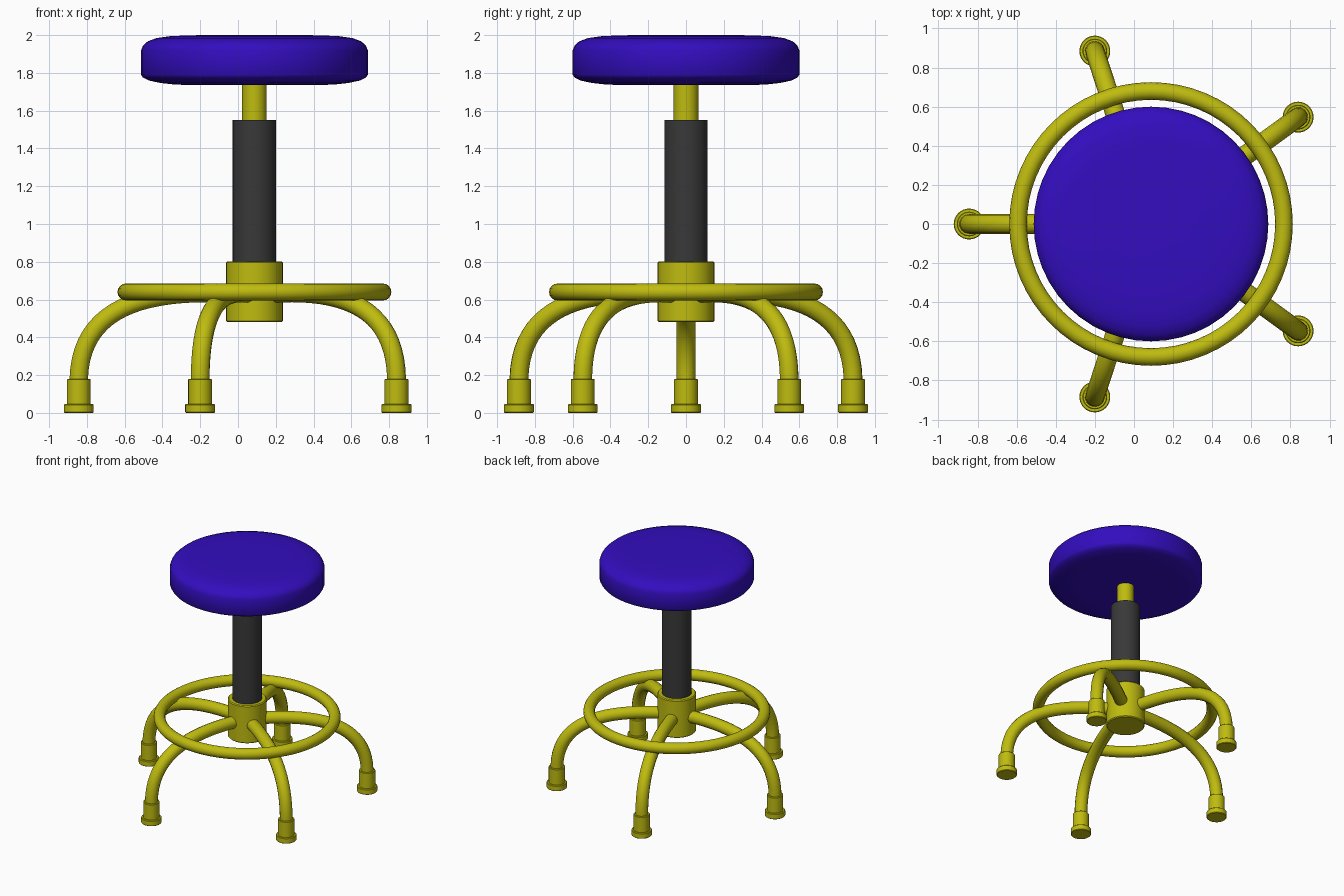
import bpy, bmesh
from math import radians, cos, sin, pi

if "Cube" in bpy.data.objects:
    bpy.data.objects.remove(bpy.data.objects["Cube"])

CX = 0.087  # x of the stool's centre axis


def material(name, rgb):
    m = bpy.data.materials.new(name)
    m.diffuse_color = (*rgb, 1)
    m.use_nodes = True
    m.node_tree.nodes["Principled BSDF"].inputs["Base Color"].default_value = m.diffuse_color
    return m


yellow = material("yellow_paint", (0.52, 0.5, 0.005))
blue = material("blue_vinyl", (0.033, 0.004, 0.52))
dark = material("dark_grey", (0.04, 0.04, 0.04))


def finish(ob, mat):
    ob.data.materials.append(mat)
    bpy.ops.object.select_all(action='DESELECT')
    ob.select_set(True)
    bpy.context.view_layer.objects.active = ob
    bpy.ops.object.shade_smooth_by_angle(angle=radians(35))


def lathe(name, profile, mat, x=CX, y=0, n=40):
    """Revolve (radius, z) points around a vertical axis and cap both ends."""
    bm = bmesh.new()
    rings = [[bm.verts.new((r * cos(2 * pi * i / n), r * sin(2 * pi * i / n), z))
              for i in range(n)] for r, z in profile]
    for a, b in zip(rings, rings[1:]):
        for i in range(n):
            j = (i + 1) % n
            bm.faces.new((a[i], a[j], b[j], b[i]))
    bm.faces.new(rings[0][::-1])
    bm.faces.new(rings[-1])
    me = bpy.data.meshes.new(name)
    bm.to_mesh(me)
    bm.free()
    ob = bpy.data.objects.new(name, me)
    ob.location = (x, y, 0)
    bpy.context.collection.objects.link(ob)
    finish(ob, mat)


def leg(name, angle):
    """Bent tube from the hub out and down to the foot."""
    cu = bpy.data.curves.new(name, 'CURVE')
    cu.dimensions = '3D'
    cu.bevel_depth = 0.05
    cu.bevel_resolution = 5
    cu.resolution_u = 20
    cu.use_fill_caps = True
    sp = cu.splines.new('BEZIER')
    sp.bezier_points.add(2)
    path = [((-0.1, .625), (.1, .63), (.6, .66)),
            ((.92, .55), (.93, .18), (.93, .14)),
            ((.93, .12), (.93, .08), (.93, .06))]
    for p, (left, co, right) in zip(sp.bezier_points, path):
        p.handle_left_type = p.handle_right_type = 'FREE'
        p.co = (co[0], 0, co[1])
        p.handle_left = (left[0], 0, left[1])
        p.handle_right = (right[0], 0, right[1])
    ob = bpy.data.objects.new(name, cu)
    ob.location.x = CX
    ob.rotation_euler.z = angle
    bpy.context.collection.objects.link(ob)
    bpy.ops.object.select_all(action='DESELECT')
    ob.select_set(True)
    bpy.context.view_layer.objects.active = ob
    bpy.ops.object.convert(target='MESH')
    finish(bpy.context.view_layer.objects.active, yellow)


# Cushioned seat
lathe("seat", [(.3, 1.735), (.42, 1.738), (.50, 1.747), (.56, 1.76), (.59, 1.775),
               (.6, 1.79), (.6, 1.92), (.59, 1.945), (.565, 1.967), (.52, 1.984),
               (.45, 1.994), (.35, 1.999), (.2, 2.0)], blue, n=48)

# Centre post: inner rod, dark sleeve, hub
lathe("post_rod", [(.065, 1.5), (.065, 1.75)], yellow)
lathe("post_sleeve", [(.115, .78), (.115, 1.55)], dark)
lathe("hub", [(.143, .48), (.15, .487), (.15, .795), (.143, .802)], yellow)

# Foot ring
bpy.ops.mesh.primitive_torus_add(location=(CX, 0, .64), major_radius=.68, minor_radius=.045,
                                 major_segments=64, minor_segments=16)
ring = bpy.context.object
ring.name = "foot_ring"
finish(ring, yellow)

# Five legs with stepped feet
for k in range(5):
    a = radians(36 + 72 * k)
    leg(f"leg_{k + 1}", a)
    lathe(f"foot_{k + 1}", [(.075, 0), (.079, .004), (.079, .043), (.075, .047), (.063, .047),
                            (.063, .176), (.059, .18)],
          yellow, CX + .93 * cos(a), .93 * sin(a), 32)
